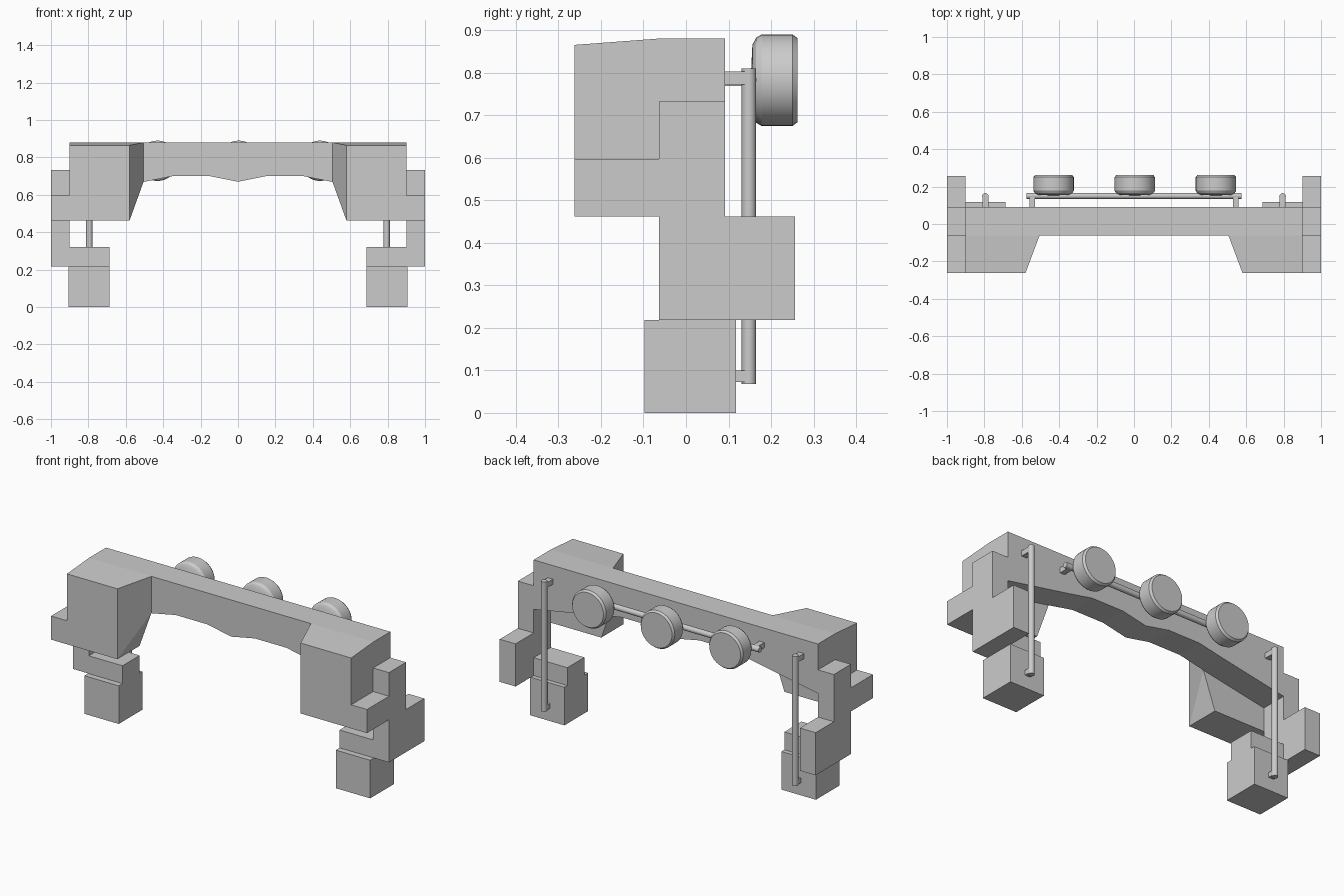
import bpy, bmesh, math
from mathutils import Matrix, Vector

if "Cube" in bpy.data.objects:
    bpy.data.objects.remove(bpy.data.objects["Cube"])


def finish(bm, name, smooth=False):
    bmesh.ops.recalc_face_normals(bm, faces=bm.faces)
    me = bpy.data.meshes.new(name)
    bm.to_mesh(me)
    bm.free()
    ob = bpy.data.objects.new(name, me)
    bpy.context.collection.objects.link(ob)
    if smooth:
        bpy.ops.object.select_all(action='DESELECT')
        ob.select_set(True)
        bpy.context.view_layer.objects.active = ob
        bpy.ops.object.shade_smooth_by_angle(angle=math.radians(30))
    return ob


def box(name, x0, x1, y0, y1, z0, z1):
    bm = bmesh.new()
    size = Vector((abs(x1 - x0), y1 - y0, z1 - z0))
    mid = Vector((x0 + x1, y0 + y1, z0 + z1)) / 2
    bmesh.ops.create_cube(bm, size=1, matrix=Matrix.Translation(mid) @ Matrix.Diagonal((*size, 1)))
    return finish(bm, name)


def prism(name, points, offset):
    bm = bmesh.new()
    f = bm.faces.new([bm.verts.new(p) for p in points])
    ext = bmesh.ops.extrude_face_region(bm, geom=[f], use_keep_orig=True)
    bmesh.ops.translate(bm, vec=offset, verts=[v for v in ext['geom'] if isinstance(v, bmesh.types.BMVert)])
    return finish(bm, name)


def rod(name, a, b, r):
    a, b = Vector(a), Vector(b)
    bm = bmesh.new()
    m = Matrix.Translation((a + b) / 2) @ (b - a).to_track_quat('Z', 'Y').to_matrix().to_4x4()
    bmesh.ops.create_cone(bm, cap_ends=True, segments=16, radius1=r, radius2=r, depth=(b - a).length, matrix=m)
    return finish(bm, name, True)


def lamp(name, x, z):
    # lathed around the y axis: (radius, y)
    profile = [(0, .152), (.083, .156), (.1, .165), (.108, .178), (.108, .25), (.099, .262), (0, .262)]
    bm = bmesh.new()
    vs = [bm.verts.new((x + r, y, z)) for r, y in profile]
    es = [bm.edges.new(p) for p in zip(vs, vs[1:])]
    bmesh.ops.spin(bm, geom=vs + es, cent=(x, 0, z), axis=(0, 1, 0), angle=math.tau, steps=32)
    bmesh.ops.remove_doubles(bm, verts=bm.verts, dist=1e-4)
    return finish(bm, name, True)


# arched cross beam
half = [(.15, .70), (.35, .70), (.5, .67), (.9, .597), (.9, .88)]
outline = [(0, .67)] + half + [(-x, z) for x, z in reversed(half)]
prism("cross_beam", [(x, -.062, z) for x, z in outline], (0, .154, 0))

# stepped side plate profile (y, z)
plate = [(-.262, .462), (-.262, .597), (-.063, .597), (-.063, .732), (.092, .732),
         (.092, .462), (.256, .462), (.256, .218), (-.063, .218), (-.063, .462)]

for side, s in (("right", 1), ("left", -1)):
    # front corner block with chamfered inner side
    bm = bmesh.new()
    for p in [(.58, -.262, .462), (.58, -.262, .865), (.9, -.262, .865), (.9, -.262, .462),
              (.58, -.062, .462), (.505, -.062, .67), (.505, -.062, .88), (.9, -.062, .88), (.9, -.062, .462)]:
        bm.verts.new((p[0] * s, p[1], p[2]))
    bmesh.ops.convex_hull(bm, input=bm.verts)
    bmesh.ops.dissolve_limit(bm, angle_limit=.01, verts=bm.verts, edges=bm.edges)
    finish(bm, side + "_front_block")

    # side plate, ledge and foot
    prism(side + "_side_plate", [(.9 * s, y, z) for y, z in plate], (.1 * s, 0, 0))
    box(side + "_ledge", .687 * s, .9 * s, -.063, .092, .218, .32)
    box(side + "_foot", .687 * s, .905 * s, -.097, .118, 0, .218)

    # vertical rod with brackets
    x = .795 * s
    rod(side + "_upright_rod", (x, .148, .068), (x, .148, .81), .017)
    box(side + "_rod_top_bracket", x - .016, x + .016, .085, .145, .772, .802)
    box(side + "_rod_bottom_bracket", x - .016, x + .016, .11, .145, .073, .1)

    # rail bracket
    box(side + "_rail_bracket", .53 * s, .56 * s, .085, .148, .768, .798)

# lamp rail and lamps
rod("lamp_rail", (-.575, .15, .783), (.575, .15, .783), .016)
for i, x in enumerate((-.43, .004, .438)):
    lamp(f"lamp_{i + 1}", x, .782)
